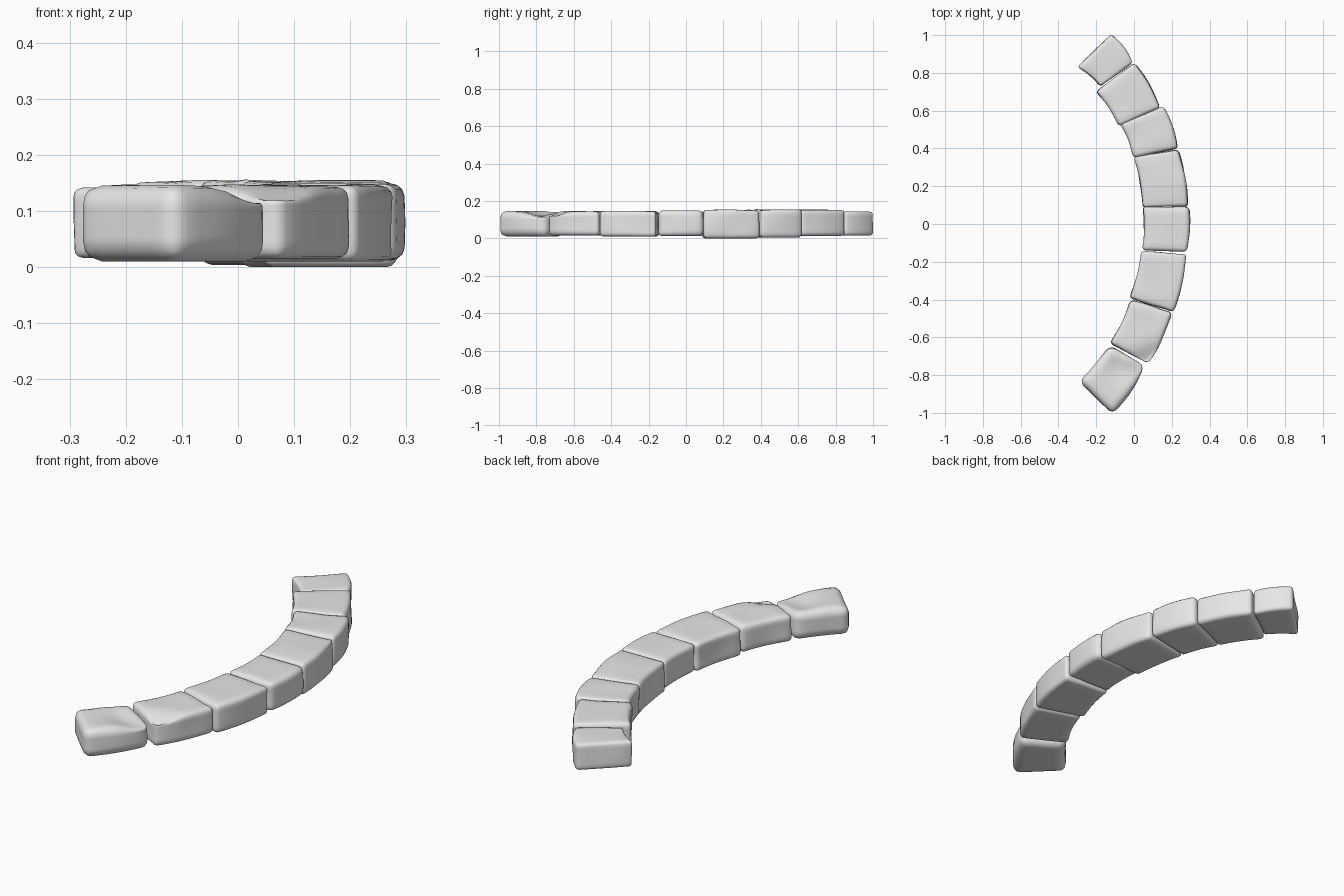
import bpy
import bmesh
import math
from mathutils import Vector, noise

if "Cube" in bpy.data.objects:
    bpy.data.objects.remove(bpy.data.objects["Cube"], do_unlink=True)

stone = bpy.data.materials.new("stone_grey")
stone.use_nodes = True
grey = (0.8, 0.8, 0.8, 1)
stone.diffuse_color = grey
stone.node_tree.nodes["Principled BSDF"].inputs["Base Color"].default_value = grey

# Soft hollows worn into the upper faces: position, radius, depth
HOLLOWS = [
    (Vector((-0.09, -0.76)), 0.07, 0.02),
    (Vector((0.02, -0.78)), 0.07, 0.025),
    (Vector((0.10, -0.71)), 0.07, 0.03),
]


def edging_stone(name, plan, bottom, top, rounding):
    """Plan corners run: inner front, outer front, outer back, inner back."""
    corners = [Vector(c) for c in plan]
    bm = bmesh.new()
    low = [bm.verts.new((c.x, c.y, bottom)) for c in corners]
    high = [bm.verts.new((c.x, c.y, top)) for c in corners]
    bm.faces.new(low[::-1])
    bm.faces.new(high)
    for i in range(4):
        j = (i + 1) % 4
        bm.faces.new((low[i], low[j], high[j], high[i]))

    # Rounded edges, then a grid fine enough for the worn surface
    bmesh.ops.bevel(bm, geom=bm.edges[:], offset=rounding, segments=3,
                    profile=0.5, affect='EDGES', clamp_overlap=True)
    long_edges = [e for e in bm.edges if e.calc_length() > 0.05]
    bmesh.ops.subdivide_edges(bm, edges=long_edges, cuts=6, use_grid_fill=True)
    bmesh.ops.recalc_face_normals(bm, faces=bm.faces[:])
    bm.normal_update()

    # Bend along the arc and roughen
    inner_front, outer_front, outer_back, inner_back = corners
    centre = sum(corners, Vector((0, 0))) / 4
    along = (outer_back + inner_back - outer_front - inner_front) / 2
    half = along.length / 2
    along.normalize()
    outward = Vector((along.y, -along.x))
    normals = {v: v.normal.copy() for v in bm.verts}
    for v in bm.verts:
        flat = v.co.to_2d()
        t = (flat - centre).dot(along) / half
        bend = outward * 0.01 * max(0, 1 - t * t)
        rough = 0.006 * noise.noise(v.co * 7)
        n = normals[v]
        v.co.x += bend.x + n.x * rough
        v.co.y += bend.y + n.y * rough
        if n.z > 0:
            v.co.z += n.z * rough
            for spot, radius, depth in HOLLOWS:
                reach = (flat - spot).length / radius
                v.co.z -= n.z * depth * math.exp(-reach * reach)

    mesh = bpy.data.meshes.new(name)
    for face in bm.faces:
        face.smooth = True
    bm.to_mesh(mesh)
    bm.free()
    mesh.materials.append(stone)
    obj = bpy.data.objects.new(name, mesh)
    bpy.context.collection.objects.link(obj)
    return obj


# Plan corners, bottom, top and edge rounding, from the front end to the back
STONES = [
    ([(-.295, -.83), (-.11, -1.01), (.06, -.75), (-.13, -.64)], .01, .147, .035),
    ([(-.13, -.63), (.075, -.74), (.205, -.47), (-.02, -.4)], .015, .145, .022),
    ([(-.025, -.39), (.21, -.465), (.28, -.16), (.035, -.14)], .01, .145, .018),
    ([(.04, -.14), (.28, -.15), (.29, .09), (.045, .095)], .012, .15, .022),
    ([(.045, .085), (.285, .095), (.235, .395), (0, .355)], 0, .152, .018),
    ([(-.005, .35), (.235, .4), (.155, .625), (-.075, .53)], .004, .154, .02),
    ([(-.08, .515), (.14, .615), (.005, .855), (-.205, .7)], .012, .153, .02),
    ([(-.18, .725), (-.005, .855), (-.12, 1.005), (-.3, .83)], .016, .142, .015),
]
for number, (plan, bottom, top, rounding) in enumerate(STONES, 1):
    edging_stone(f"edging_stone_{number}", plan, bottom, top, rounding)
